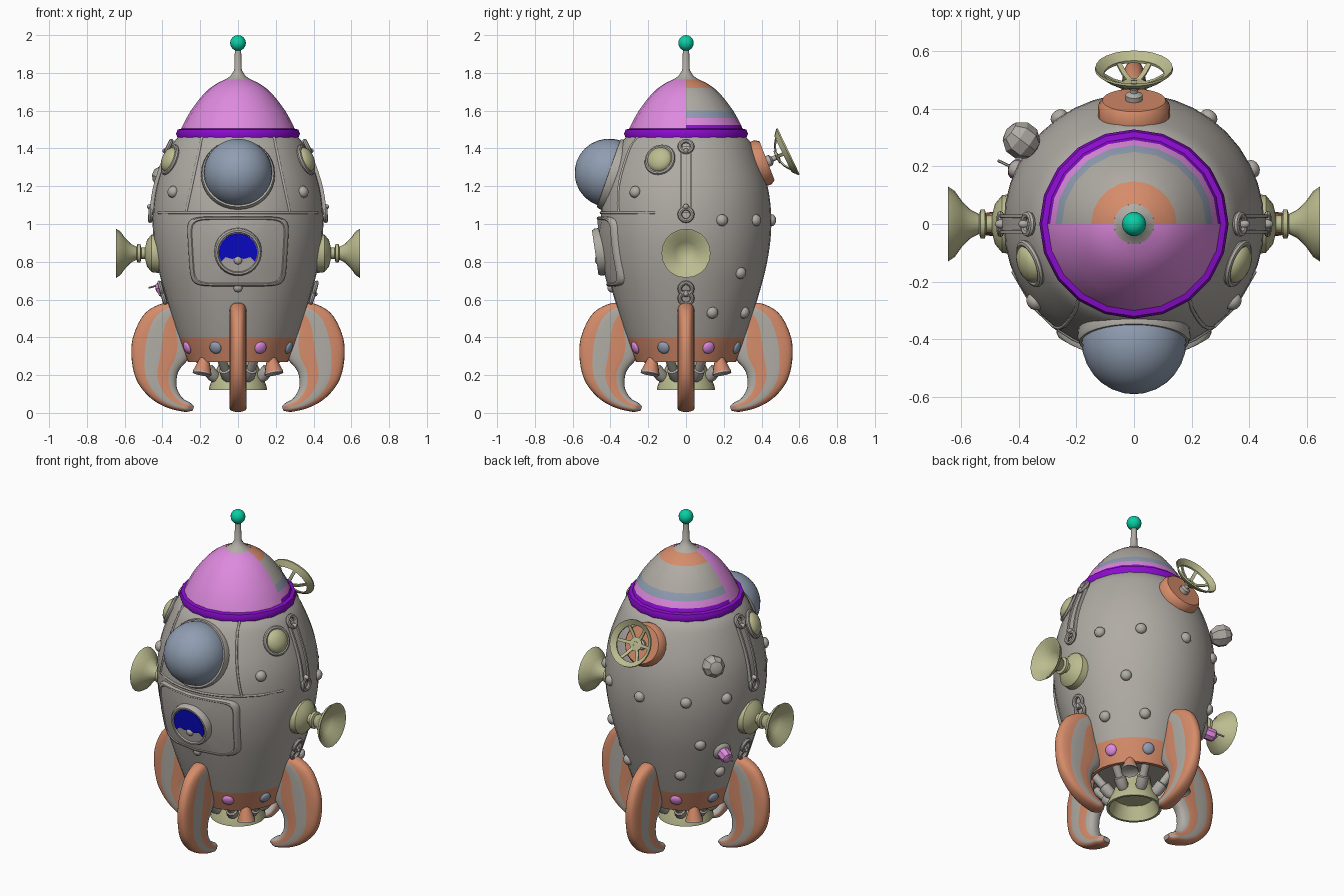
import bpy, bmesh, math
from mathutils import Vector, Matrix

if "Cube" in bpy.data.objects:
    bpy.data.objects.remove(bpy.data.objects["Cube"])

def lin(c):
    return tuple(((v / 255 + 0.055) / 1.055) ** 2.4 if v > 10 else v / 255 / 12.92 for v in c) + (1,)

MATS = {}
for n, c in {"grey": (176, 171, 164), "pink": (222, 138, 222), "purple": (140, 12, 208),
             "orange": (214, 140, 106), "slate_blue": (144, 158, 178), "olive": (188, 188, 144),
             "teal": (8, 206, 164), "deep_blue": (10, 10, 205)}.items():
    MATS[n] = bpy.data.materials.new(n)
    MATS[n].diffuse_color = lin(c)

def finish(name, bm, mats, M=Matrix(), angle=40):
    bmesh.ops.remove_doubles(bm, verts=bm.verts, dist=1e-5)
    bmesh.ops.recalc_face_normals(bm, faces=bm.faces)
    me = bpy.data.meshes.new(name)
    bm.to_mesh(me)
    bm.free()
    for m in mats.split():
        me.materials.append(MATS[m])
    for p in me.polygons:
        p.use_smooth = True
    me.set_sharp_from_angle(angle=math.radians(angle))
    ob = bpy.data.objects.new(name, me)
    ob.matrix_world = M
    bpy.context.collection.objects.link(ob)
    return ob

def loft(bm, rings, closed=True, rule=None):
    vs = [[bm.verts.new(p) for p in r] for r in rings]
    n = len(vs[0])
    for i in range(len(vs) - 1):
        for j in range(n if closed else n - 1):
            k = (j + 1) % n
            f = bm.faces.new((vs[i][j], vs[i][k], vs[i + 1][k], vs[i + 1][j]))
            if rule:
                f.material_index = rule(f.calc_center_median(), j)
    return vs

def lathe(name, prof, mats, M=Matrix(), n=24, rule=None, angle=40):
    bm = bmesh.new()
    loft(bm, [[(r * math.cos(2 * math.pi * j / n), r * math.sin(2 * math.pi * j / n), z)
               for j in range(n)] for r, z in prof], True, rule)
    return finish(name, bm, mats, M, angle)

def spline(pts, k=4):
    P = [Vector(p) for p in pts]
    P = [2 * P[0] - P[1]] + P + [2 * P[-1] - P[-2]]
    out = []
    for i in range(1, len(P) - 2):
        a, b, c, d = P[i - 1:i + 3]
        for s in range(k):
            t = s / k
            out.append(0.5 * (2 * b + (c - a) * t + (2 * a - 5 * b + 4 * c - d) * t * t
                              + (3 * b - a - 3 * c + d) * t ** 3))
    return out + [P[-2]]

def ball(r, h=None, k=8, start=-90):
    h = h or r
    A = [math.radians(start + (90 - start) * i / k) for i in range(k + 1)]
    return [(r * math.cos(a), h * math.sin(a)) for a in A]

def torus(R, r, k=8):
    return [(R + r * math.cos(2 * math.pi * i / k), r * math.sin(2 * math.pi * i / k)) for i in range(k + 1)]

def aim(p, d):
    return Matrix.Translation(p) @ Vector(d).to_track_quat('Z', 'Y').to_matrix().to_4x4()

# Hull
HULL = spline([(0.265, 0.27), (0.313, 0.4), (0.378, 0.6), (0.43, 0.8), (0.452, 1.0),
               (0.432, 1.2), (0.36, 1.4), (0.31, 1.47)])
lathe("hull", [(0, 0.31), (0.24, 0.31), (0.245, 0.27)] + [tuple(p) for p in HULL], "grey orange",
      n=40, rule=lambda c, j: int(c.z < 0.398 and c.xy.length > 0.25))

def R(z):
    for a, b in zip(HULL, HULL[1:]):
        if a.y <= z <= b.y:
            return a.x + (b.x - a.x) * (z - a.y) / (b.y - a.y)
    return HULL[-1].x

def frame(deg, z, off=0):
    a = math.radians(deg)
    s = (R(z + 0.01) - R(z - 0.01)) / 0.02
    d = Vector((math.cos(a), math.sin(a), -s)).normalized()
    return aim(Vector((R(z) * math.cos(a), R(z) * math.sin(a), z)) + d * off, d)

def on_front(x, z, off):
    r = R(z) + off
    return Vector((x, -math.sqrt(r * r - x * x), z))

# Nose: rim, striped cap, mast and tip ball
lathe("nose_rim", [(0.29, 1.45), (0.32, 1.455), (0.328, 1.478), (0.32, 1.5), (0.29, 1.507)], "purple", n=20)
def cap_rule(c, j):
    if c.y < 0:
        return 1
    return 0 if c.z < 1.525 else 1 if c.z < 1.56 else 2 if c.z < 1.6 else 3 if c.z < 1.72 else 4
lathe("nose_cap", [(0.302, 1.5), (0.291, 1.525), (0.273, 1.56), (0.25, 1.6), (0.21, 1.655), (0.18, 1.69),
                   (0.148, 1.72), (0.11, 1.746), (0.07, 1.764)],
      "purple pink slate_blue grey orange", n=20, rule=cap_rule)
lathe("mast", [(0.072, 1.762), (0.04, 1.783), (0.02, 1.815), (0.016, 1.94)], "grey", n=12)
lathe("mast_ball", ball(0.042), "teal", Matrix.Translation((0, 0, 1.958)), 14)

# Four curved fins with stripes that follow the curve
OUT = spline([(0.33, 0.565), (0.39, 0.582), (0.49, 0.53), (0.55, 0.42), (0.565, 0.31), (0.54, 0.18),
              (0.47, 0.085), (0.38, 0.03), (0.285, 0.006), (0.24, 0.012)])
INN = spline([(0.33, 0.54), (0.31, 0.47), (0.28, 0.41), (0.25, 0.35), (0.26, 0.29), (0.315, 0.22),
              (0.325, 0.14), (0.295, 0.08), (0.255, 0.055), (0.232, 0.035)])
N = 28
def soft(v, e):
    return math.copysign(abs(v) ** e, v)
def fin_rule(c, j):
    f = (1 - soft(math.cos(2 * math.pi * (j + 0.5) / N), 0.75)) / 2
    return int(0.24 < f < 0.52 or f > 0.8)
for q in range(4):
    bm = bmesh.new()
    rings = []
    for i, (o, n) in enumerate(zip(OUT, INN)):
        w = 0.045 * min(1, 0.55 + i / 8, 0.5 + (len(OUT) - 1 - i) / 8)
        ring = []
        for j in range(N):
            a = 2 * math.pi * j / N
            p = o.lerp(n, (1 - soft(math.cos(a), 0.75)) / 2)
            ring.append((p.x, w * soft(math.sin(a), 0.7), p.y))
        rings.append(ring)
    vs = loft(bm, rings, True, fin_rule)
    bm.faces.new(vs[0])
    bm.faces.new(vs[-1]).material_index = 1
    finish("fin", bm, "orange grey", Matrix.Rotation(q * math.pi / 2, 4, 'Z'))

# Main nozzle, pipes, small thrusters and painted lamps
lathe("main_nozzle", [(0, 0.2), (0.11, 0.2), (0.14, 0.12), (0.155, 0.12), (0.15, 0.145), (0.12, 0.22),
                      (0.1, 0.26), (0.09, 0.32)], "olive")
for q in range(4):
    for s in (-1, 1):
        a = math.radians(90 * q + 45 + 22 * s)
        d = Vector((math.cos(a), math.sin(a), 0))
        pipe = aim(d * 0.14 + Vector((0, 0, 0.195)), d * 0.7 + Vector((0, 0, 0.75)))
        lathe("fuel_pipe", [(0, -0.02), (0.025, -0.02), (0.034, 0), (0.034, 0.05), (0.024, 0.055),
                            (0.024, 0.14)], "grey", pipe, 12)
        lathe("lamp", ball(0.034, 0.016), "pink" if s < 0 else "slate_blue",
              frame(90 * q + 45 + 21 * s, 0.345), 12)
    a = math.radians(90 * q + 45)
    d = Vector((math.cos(a), math.sin(a), 0))
    lathe("thruster", [(0, -0.01), (0.036, -0.01), (0.05, -0.02), (0.05, -0.01), (0.026, 0.06), (0.022, 0.1)],
          "orange grey", aim(d * 0.265 + Vector((0, 0, 0.225)), (-d.x * 0.25, -d.y * 0.25, 1)), 14,
          rule=lambda c, j: int(c.z < -0.004))

# Cockpit dome and collar
lathe("cockpit_collar", [(0.19, -0.1), (0.196, -0.02), (0.19, -0.002), (0.17, 0)], "grey", frame(-90, 1.27), 32)
lathe("cockpit_dome", ball(0.182, 0.185, 14), "slate_blue", aim((0, -0.405, 1.27), (0, -1, 0.12)), 32)

# Front hatch: rounded panel wrapped on the hull
bm = bmesh.new()
rings = []
for s, off in ((1, -0.01), (1, 0.013), (0.975, 0.021), (0.93, 0.021), (0.91, 0.016), (0.6, 0.016), (0.3, 0.016), (0, 0.016)):
    ring = []
    for j in range(48):
        a = 2 * math.pi * j / 48
        h = soft(math.sin(a), 0.28) * s
        ring.append(on_front(soft(math.cos(a), 0.28) * s * (0.262 + 0.012 * h), 0.855 + 0.185 * h, off))
    rings.append(ring)
loft(bm, rings)
finish("hatch", bm, "grey")

# Porthole with dial
port = frame(-90, 0.855, 0.01)
lathe("porthole", [(0.126, -0.02), (0.126, 0.02), (0.118, 0.032), (0.108, 0.032), (0.104, 0.024), (0, 0.024)],
      "grey", port, 32)
bm = bmesh.new()
pts = [(0.101 * math.cos(a), 0.101 * math.sin(a)) for a in (math.radians(-28 + 236 * i / 24) for i in range(25))]
pts += [(-0.065, -0.025), (-0.03, -0.035), (0, -0.02), (0.03, -0.035), (0.065, -0.025)]
g = bm.faces.new([bm.verts.new((x, y, 0.026)) for x, y in pts])
e = bmesh.ops.extrude_face_region(bm, geom=[g])
bmesh.ops.translate(bm, verts=[v for v in e["geom"] if isinstance(v, bmesh.types.BMVert)], vec=(0, 0, 0.004))
finish("dial_face", bm, "deep_blue", port)
lathe("dial_hub", ball(0.022, 0.014), "grey", port @ Matrix.Translation((0, -0.043, 0.026)), 12)
lathe("hatch_latch", ball(0.025, 0.02), "grey", frame(-90, 0.662), 8)

# Raised seams on the front
def seam(name, pts, r=0.007):
    cu = bpy.data.curves.new(name, 'CURVE')
    cu.dimensions = '3D'
    cu.bevel_depth, cu.bevel_resolution = r, 1
    sp = cu.splines.new('POLY')
    sp.points.add(len(pts) - 1)
    for p, v in zip(sp.points, pts):
        p.co = (*v, 1)
    cu.materials.append(MATS["grey"])
    bpy.context.collection.objects.link(bpy.data.objects.new(name, cu))
seam("cross_seam", [on_front(-0.42 + 0.07 * i, 1.06, 0) for i in range(13)])
for s in (-1, 1):
    seam("canopy_seam", [on_front(s * (0.275 - 0.085 * i / 8), 1.06 + 0.05 * i, 0) for i in range(9)])

# Items on both sides
for s, ang in ((1, 0), (-1, 180)):
    side = lambda a: a if s > 0 else 180 - a
    lathe("side_lamp_rim", torus(0.074, 0.012), "grey", frame(side(-21), 1.34), 24)
    lathe("side_lamp", ball(0.07, 0.04), "olive", frame(side(-21), 1.34), 20)
    lathe("front_rivet", ball(0.032, 0.026), "grey", frame(side(-38), 1.17), 12)
    # Ear horn
    lathe("horn", [(0.105, -0.02), (0.1, 0.02), (0.07, 0.045), (0.03, 0.055), (0.03, 0.075), (0.05, 0.08),
                   (0.05, 0.095), (0.034, 0.1), (0.05, 0.13), (0.08, 0.16), (0.115, 0.185), (0.13, 0.208),
                   (0.12, 0.205), (0.06, 0.16), (0, 0.12)], "olive", aim((s * 0.437, 0, 0.845), (s, 0, 0)), 20)
    # Ladder strap with end loops
    bm = bmesh.new()
    rings = []
    for i in range(9):
        z = 1.06 + 0.35 * i / 8
        r = R(z)
        rings.append([(s * (r + o), y, z) for o, y in
                      ((-0.02, -0.033), (0.017, -0.033), (0.017, -0.022), (0.009, -0.02), (0.009, 0.02),
                       (0.017, 0.022), (0.017, 0.033), (-0.02, 0.033))])
    vs = loft(bm, rings)
    bm.faces.new(vs[0])
    bm.faces.new(vs[-1])
    finish("strap", bm, "grey")
    for z in (1.405, 1.05, 0.66, 0.61):
        lathe("strap_loop", torus(0.033, 0.012), "grey", frame(ang, z, 0.012), 16)
    for z in (1.38, 1.09, 0.635):
        lathe("strap_stud", ball(0.016, 0.024), "grey", frame(ang, z, 0.01), 10)
    # Rear rivets
    for a, z in ((25, 1.02), (55, 1.02), (44, 0.74), (23, 0.53), (60, 0.53)):
        lathe("rivet", ball(0.032, 0.026), "grey", frame(side(a), z), 12)
lathe("rivet", ball(0.032, 0.026), "grey", frame(90, 1.02), 12)

# Rear dish on a round base
lathe("dish_base", [(0.11, -0.07), (0.125, -0.05), (0.125, 0.02), (0.11, 0.042), (0, 0.042)], "orange",
      aim((0, 0.39, 1.32), (0, 0.93, 0.36)))
dish = aim((0, 0.475, 1.352), (0, 0.9, 0.43))
lathe("dish_stem", [(0.03, -0.06), (0.03, -0.03), (0.014, -0.02), (0.014, 0.02)], "grey", dish, 12)
lathe("dish_hub", [(0, 0.0), (0.036, 0.004), (0.04, 0.016), (0, 0.02)], "olive", dish, 16)
lathe("dish_ring", [(0.105, 0.042), (0.136, 0.068), (0.134, 0.076), (0.104, 0.052), (0.105, 0.042)], "olive", dish, 24)
bm = bmesh.new()
for k in range(6):
    rot = Matrix.Rotation(k * math.pi / 3, 4, 'Z')
    vs = loft(bm, [[rot @ Vector((x, y, z + h)) for y, h in ((-0.009, 0), (0.009, 0), (0.009, 0.008), (-0.009, 0.008))]
                   for x, z in ((0.025, 0.006), (0.07, 0.02), (0.112, 0.046))])
finish("dish_spokes", bm, "olive", dish)

# Left rear knob and sensor
lathe("knob", ball(0.066, None, 5), "grey", aim((-0.39, 0.29, 1.25), (-0.8, 0.6, 0.2)), 8, angle=20)
sensor = frame(155, 0.675)
lathe("sensor_base", ball(0.055, 0.022), "grey", sensor, 14)
lathe("sensor", [(0.036, 0), (0.036, 0.06), (0.03, 0.07), (0, 0.085)], "pink", sensor, 8, angle=30)
lathe("sensor_rod", [(0, 0), (0.005, 0), (0.005, 0.12), (0, 0.12)], "grey", sensor @ Matrix.Translation((0, 0.02, 0)), 6)

for m in bpy.data.materials:
    if m.users and not m.is_grease_pencil:
        m.use_nodes = True
        m.node_tree.nodes["Principled BSDF"].inputs["Base Color"].default_value = m.diffuse_color
